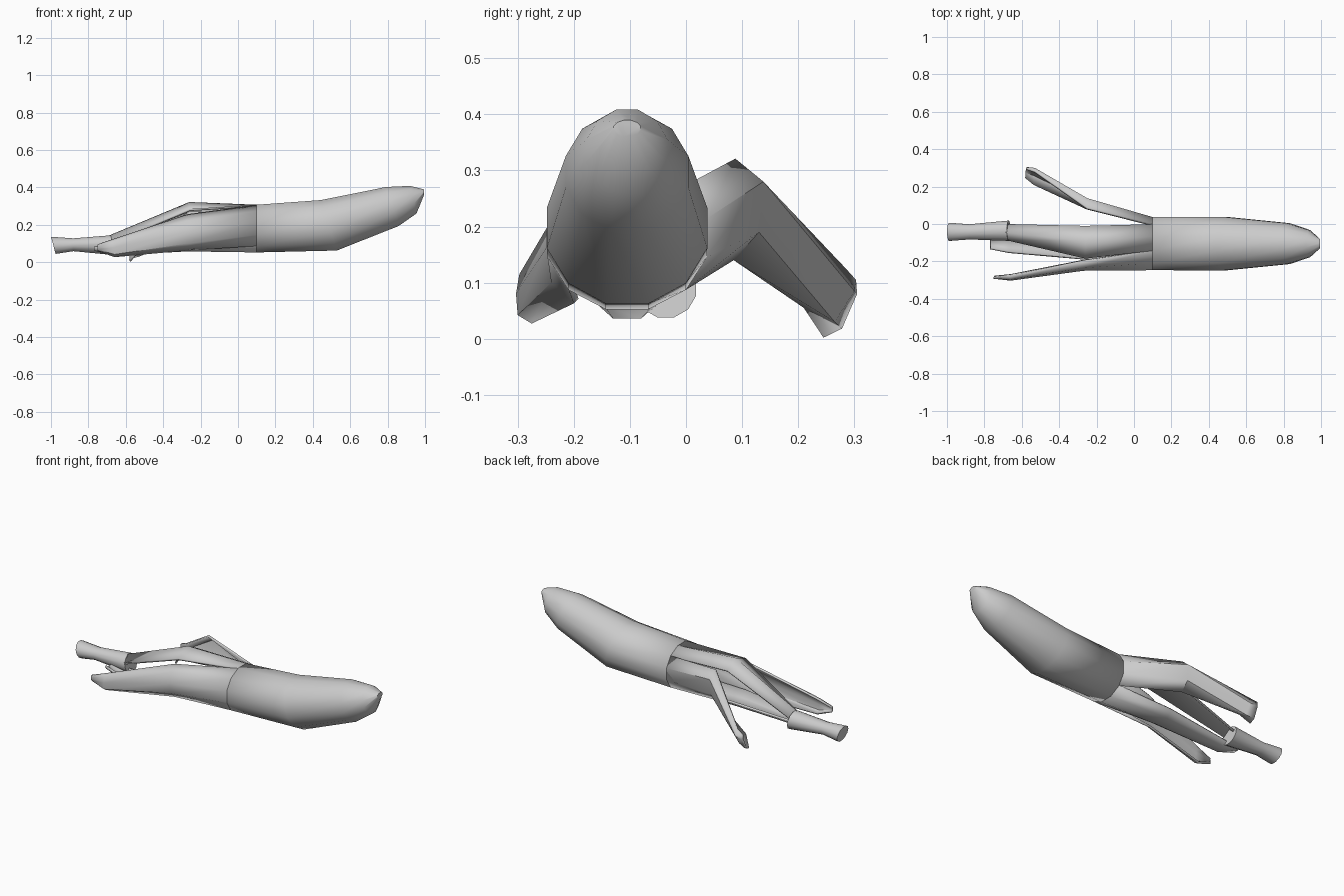
import bpy
from math import cos, sin, radians

if "Cube" in bpy.data.objects:
    bpy.data.objects.remove(bpy.data.objects["Cube"])

CY = -0.105   # centre line of the uncut body


def ring(top, bottom, half_width, start=45, count=12, cy=CY):
    """Points of an elliptical, tilted section; top and bottom are (x, z)."""
    pts = []
    for k in range(count):
        a = radians(start + 30 * k)
        t = (sin(a) + 1) / 2
        pts.append((bottom[0] + (top[0] - bottom[0]) * t,
                    cy + half_width * cos(a),
                    bottom[1] + (top[1] - bottom[1]) * t))
    return pts


def loft(name, rows, closed=False, cap_first=False, cap_last=False, thickness=0):
    n = len(rows[0])
    verts = [p for r in rows for p in r]
    faces = []
    for i in range(len(rows) - 1):
        for j in range(n if closed else n - 1):
            a, b = i * n + j, i * n + (j + 1) % n
            faces.append((a, a + n, b + n, b))
    if cap_first:
        faces.append(tuple(range(n)))
    if cap_last:
        faces.append(tuple(reversed(range(len(verts) - n, len(verts)))))
    me = bpy.data.meshes.new(name)
    me.from_pydata(verts, [], faces)
    ob = bpy.data.objects.new(name, me)
    bpy.context.collection.objects.link(ob)
    bpy.ops.object.select_all(action='DESELECT')
    ob.select_set(True)
    bpy.context.view_layer.objects.active = ob
    bpy.ops.object.shade_smooth_by_angle(angle=radians(40))
    if thickness:
        m = ob.modifiers.new("Thickness", 'SOLIDIFY')
        m.thickness = thickness
        m.offset = -1
    return ob


def section(x, pts):
    return [(x, y, z) for y, z in pts]


# Hollow closed end of the peel, from rounded tip to the split
split = ((0.1, 0.312), (0.1, 0.048), 0.147)
loft("peel_body", [
    ring((0.995, 0.39), (0.995, 0.36), 0.025),
    ring((0.92, 0.411), (0.955, 0.258), 0.075),
    ring((0.79, 0.406), (0.86, 0.19), 0.113),
    ring((0.44, 0.337), (0.53, 0.058), 0.148),
    ring(*split),
], closed=True, cap_first=True, thickness=0.012)

# Peel strips: start angle on the split ring, then sections towards the ends
strips = {
    "peel_strip_top": (45, [
        (-0.26, [(-0.01, 0.28), (-0.09, 0.322), (-0.185, 0.285)]),
        (-0.69, [(0.0, 0.105), (-0.045, 0.143), (-0.085, 0.105)])]),
    "peel_strip_front": (105, [
        (-0.27, [(-0.2, 0.257), (-0.235, 0.22), (-0.25, 0.16), (-0.24, 0.1), (-0.2, 0.063)]),
        (-0.66, [(-0.275, 0.127), (-0.297, 0.115), (-0.303, 0.08), (-0.3, 0.042), (-0.275, 0.027)]),
        (-0.75, [(-0.283, 0.096), (-0.291, 0.092), (-0.293, 0.08), (-0.291, 0.068), (-0.283, 0.06)])]),
    "peel_strip_bottom": (225, [
        (-0.27, [(-0.19, 0.09), (-0.145, 0.058), (-0.06, 0.058), (-0.02, 0.09)]),
        (-0.67, [(-0.155, 0.062), (-0.13, 0.036), (-0.08, 0.036), (-0.05, 0.062)]),
        (-0.77, [(-0.135, 0.08), (-0.12, 0.062), (-0.085, 0.062), (-0.065, 0.08)])]),
    "peel_strip_back": (315, [
        (-0.25, [(0.085, 0.14), (0.13, 0.19), (0.138, 0.28), (0.088, 0.321)]),
        (-0.53, [(0.21, 0.055), (0.265, 0.03), (0.3, 0.085), (0.285, 0.125)]),
        (-0.575, [(0.245, 0.002), (0.278, 0.018), (0.305, 0.08), (0.303, 0.105)])]),
}
for name, (start, sections) in strips.items():
    first = ring(*split, start=start, count=len(sections[0][1]))
    loft(name, [first] + [section(x, p) for x, p in sections], thickness=0.012)

# Stem on the end of the top strip
loft("stem", [
    ring((-0.68, 0.146), (-0.66, 0.036), 0.056, cy=-0.036),
    ring((-0.88, 0.129), (-0.88, 0.058), 0.042, cy=-0.042),
    ring((-1.0, 0.138), (-0.975, 0.043), 0.05, cy=-0.042),
], closed=True, cap_first=True, cap_last=True)
